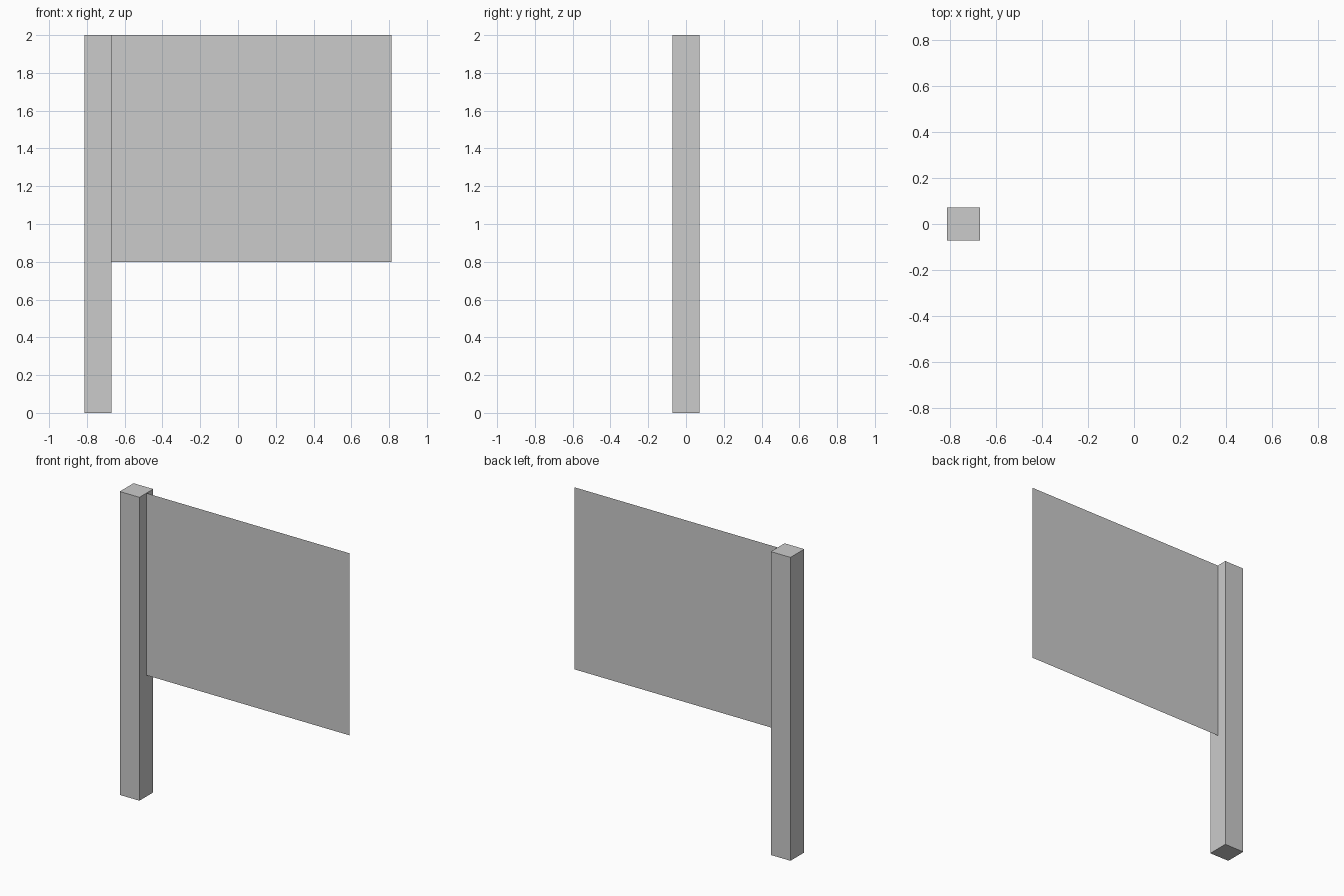
import bpy

if "Cube" in bpy.data.objects:
    bpy.data.objects.remove(bpy.data.objects["Cube"])

HALF_WIDTH = 0.812   # overall half extent in x
POST = 0.143         # square post side
HEIGHT = 2.0
FLAG_BOTTOM = 0.8

# Square post standing on the ground
bpy.ops.mesh.primitive_cube_add(size=1, location=(-HALF_WIDTH + POST / 2, 0, HEIGHT / 2))
post = bpy.context.object
post.name = "post"
post.scale = (POST, POST, HEIGHT)
bpy.ops.object.transform_apply(location=False, rotation=False, scale=True)

# Thin single-sheet flag panel attached to the post's right face
x0, x1 = -HALF_WIDTH + POST, HALF_WIDTH
mesh = bpy.data.meshes.new("flag_panel")
mesh.from_pydata(
    [(x0, 0, FLAG_BOTTOM), (x1, 0, FLAG_BOTTOM), (x1, 0, HEIGHT), (x0, 0, HEIGHT)],
    [], [(0, 1, 2, 3)])
flag = bpy.data.objects.new("flag_panel", mesh)
bpy.context.collection.objects.link(flag)
